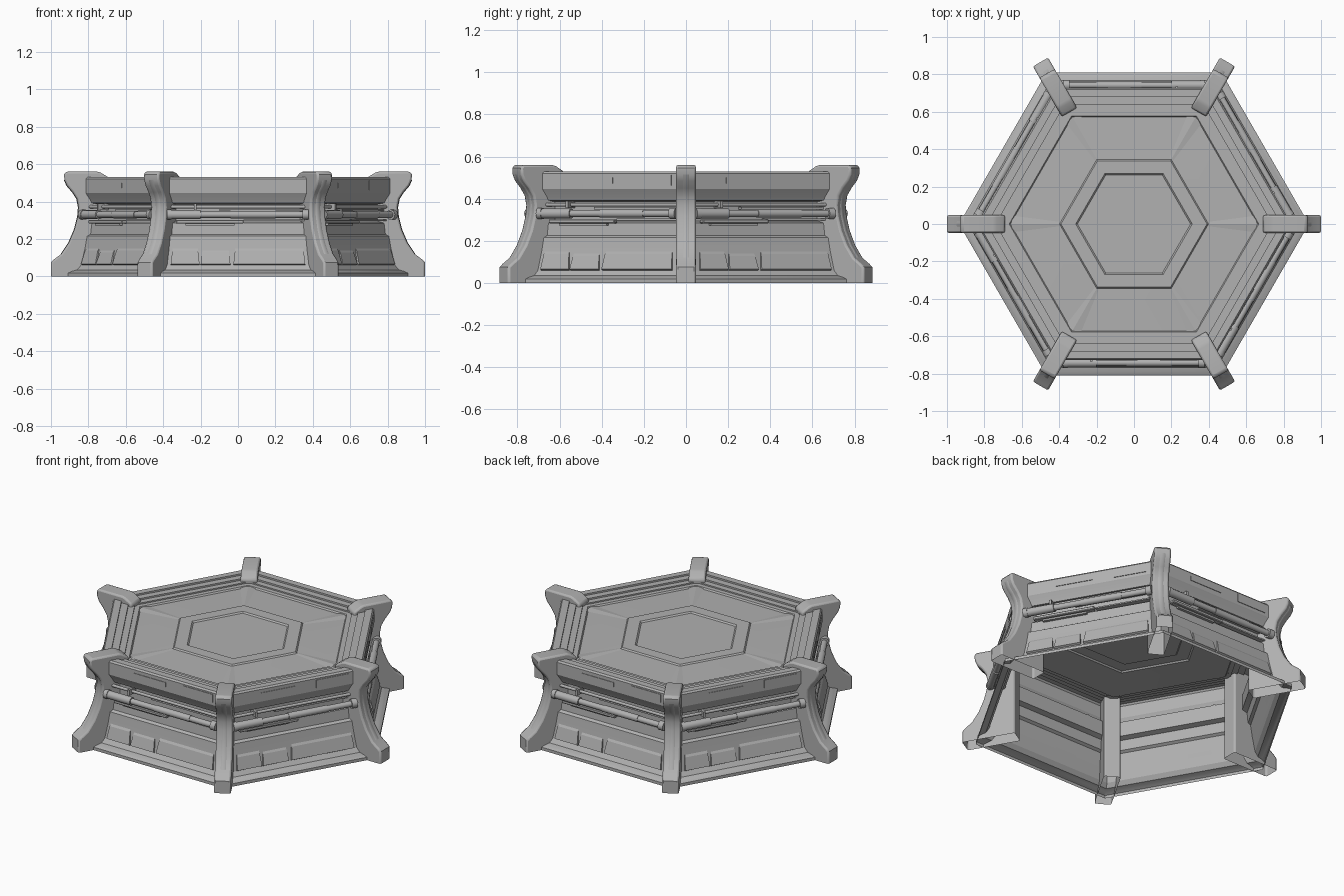
import bpy, math

if "Cube" in bpy.data.objects:
    bpy.data.objects.remove(bpy.data.objects["Cube"])

C30 = math.cos(math.radians(30))

# dark grey used on every part
GREY = bpy.data.materials.new("dark_grey")
GREY.diffuse_color = (.44, .44, .44, 1)
GREY.use_nodes = True
GREY.node_tree.nodes["Principled BSDF"].inputs["Base Color"].default_value = GREY.diffuse_color


def make(name, verts, faces, smooth=None, bevel=0, seg=2):
    me = bpy.data.meshes.new(name)
    me.from_pydata(verts, [], faces)
    me.update()
    me.materials.append(GREY)
    ob = bpy.data.objects.new(name, me)
    bpy.context.collection.objects.link(ob)
    if smooth:
        me.polygons.foreach_set("use_smooth", [True] * len(me.polygons))
        me.set_sharp_from_angle(angle=math.radians(smooth))
    if bevel:
        m = ob.modifiers.new("bevel", 'BEVEL')
        m.width, m.segments = bevel, seg
        m.limit_method, m.angle_limit = 'ANGLE', math.radians(45)
    return ob


def six(ob):
    # repeat a part around the hexagon
    base = ob.name
    for k in range(1, 6):
        c = ob.copy()
        c.name = f"{base}_{k + 1}"
        c.rotation_euler.z += math.radians(60 * k)
        bpy.context.collection.objects.link(c)


def hex_shell(name, prof):
    # six-sided lathe of (apothem, z) points, closed at the last ring
    v, f = [], []
    for a, z in prof:
        for k in range(6):
            t = math.radians(60 * k)
            v.append((a / C30 * math.cos(t), a / C30 * math.sin(t), z))
    n = len(prof)
    for i in range(n - 1):
        for k in range(6):
            j = (k + 1) % 6
            f.append((i * 6 + k, i * 6 + j, i * 6 + 6 + j, i * 6 + 6 + k))
    f.append(tuple((n - 1) * 6 + k for k in range(6)))
    return make(name, v, f, smooth=20)


def side_slab(name, x0, x1, prof, taper=0.0, bevel=0.0):
    # (apothem, z) section extruded along the front side, then repeated
    n = len(prof)
    zs = [z for _, z in prof]
    lo, hi = min(zs), max(zs)
    v = []
    for x, s in ((x0, 1), (x1, -1)):
        v += [(x + s * taper * (z - lo) / (hi - lo), -a, z) for a, z in prof]
    f = [(i, i + n, (i + 1) % n + n, (i + 1) % n) for i in range(n)]
    f += [tuple(range(n)), tuple(reversed(range(n, 2 * n)))]
    six(make(name, v, f, bevel=bevel, seg=1))


def side_rod(name, x0, x1, a, z, r, n=16):
    ring = [(a + r * math.cos(2 * math.pi * i / n), z + r * math.sin(2 * math.pi * i / n))
            for i in range(n)]
    v = [(x, -p, q) for x in (x0, x1) for p, q in ring]
    f = [(i, i + n, (i + 1) % n + n, (i + 1) % n) for i in range(n)]
    f += [tuple(range(n)), tuple(reversed(range(n, 2 * n)))]
    six(make(name, v, f, smooth=40))


def box(a0, a1, z0, z1):
    return [(a0, z0), (a1, z0), (a1, z1), (a0, z1)]


# hollow hexagonal body: skirt, recessed band, upper rim, stepped deck
hex_shell("body_shell", [
    (.81, 0), (.81, .018), (.79, .028), (.768, .035), (.75, .06), (.732, .15),
    (.722, .215), (.706, .225), (.70, .285), (.67, .295), (.67, .385),
    (.70, .392), (.708, .41), (.728, .445), (.728, .52), (.72, .53),
    (.68, .53), (.68, .52), (.64, .52), (.64, .51), (.605, .51), (.605, .502),
    (.578, .502), (.572, .493), (.345, .50), (.338, .508),
    (.27, .508), (.262, .50)])

# shallow tapering ribs on the deck diagonals
six(make("deck_rib", [(.40, -.012, .5), (.655, -.045, .496), (.655, .045, .496),
                      (.40, .012, .5), (.40, 0, .503), (.655, 0, .501)],
         [(0, 1, 5, 4), (4, 5, 2, 3)]))

# corner pillars, open underneath
P = [(1.0, 0), (1.0, .075), (.985, .09), (.945, .12), (.905, .18), (.875, .25),
     (.857, .32), (.853, .37), (.862, .415), (.885, .45), (.915, .485),
     (.928, .515), (.93, .545), (.92, .56), (.755, .56), (.735, .555),
     (.69, .528), (.69, 0)]
n = len(P)
v = [(r, y, z) for y in (-.047, .047) for r, z in P]
f = [tuple(reversed((i, i + 1, i + 1 + n, i + n))) for i in range(n - 1)]
f += [tuple(range(n)), tuple(reversed(range(n, 2 * n)))]
six(make("corner_pillar", v, f, smooth=35, bevel=.01))

# slim spine on the outer curve of each pillar
S = P[3:12]
m = len(S)
v = [(r + d, y, z) for y, d in ((-.016, -.001), (-.01, .003), (.01, .003), (.016, -.001))
     for r, z in S]
f = [(j * m + i, j * m + m + i, j * m + m + i + 1, j * m + i + 1)
     for j in range(3) for i in range(m - 1)]
six(make("pillar_spine", v, f, smooth=50))

# skirt plates on each side, lying on the sloped wall
for name, x0, x1, top in (("skirt_plate_left", -.36, -.205, .15),
                          ("skirt_plate_middle", -.2, -.04, .14),
                          ("skirt_plate_right", -.025, .36, .15)):
    side_slab(name, x0, x1, [(.751, .06), (.762, .066), (.742, top - .012),
                             (.7335, top)], taper=.01)

# raised strips on the upper rim
side_slab("rim_strip_left", -.20, .02, box(.7285, .732, .472, .50))
side_slab("rim_strip_right", .14, .34, box(.7285, .732, .462, .512))

# pipe assembly in the recessed band
side_rod("main_pipe", -.37, .37, .742, .33, .017)
side_rod("pipe_sleeve_left", -.36, -.20, .742, .33, .024)
side_rod("pipe_sleeve_mid", -.04, .20, .742, .33, .02)
side_rod("pipe_cap_left", -.38, -.355, .742, .33, .027)
side_rod("pipe_cap_right", .345, .378, .742, .33, .027)
side_rod("upper_pipe", -.36, .37, .705, .372, .009, 10)
side_slab("upper_rail", -.10, .36, box(.671, .70, .35, .36))
side_slab("pipe_clip", -.235, -.222, box(.671, .735, .355, .39))
side_slab("lower_tray", -.33, .03, box(.702, .735, .282, .302), bevel=.004)
side_slab("lower_tray_lip", -.28, -.02, box(.703, .72, .272, .282))
side_slab("lower_rail", .03, .36, box(.671, .71, .297, .305))
